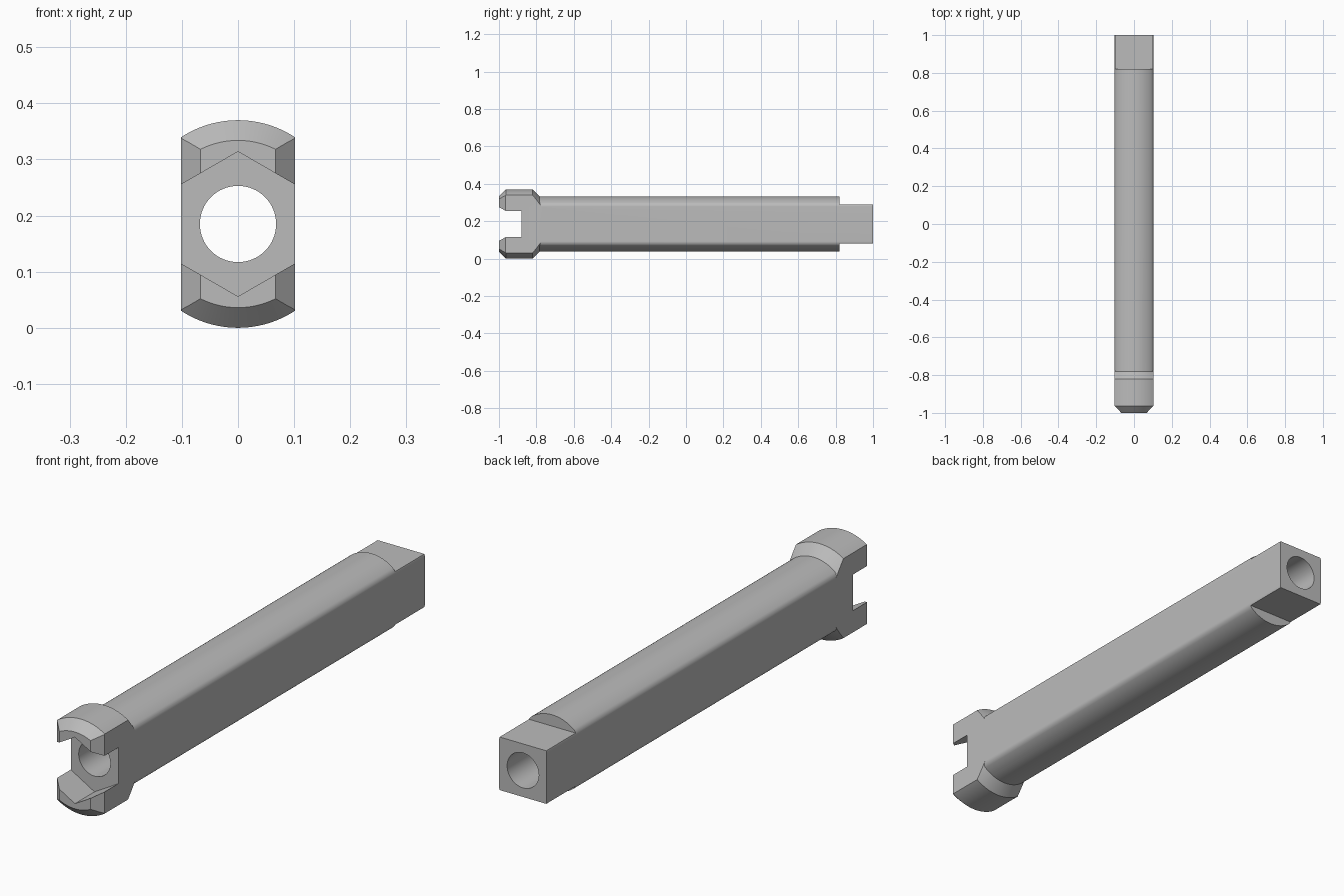
import bpy, bmesh, math
from mathutils import Vector

if "Cube" in bpy.data.objects:
    bpy.data.objects.remove(bpy.data.objects["Cube"])

CZ = 0.185                        # height of the long axis
FLAT, FLAT_Z = 0.102, 0.093       # half width and half height of the side flats
SHAFT_R, HEAD_R, BORE_R = 0.147, 0.185, 0.068

steel = bpy.data.materials.new("grey steel")
steel.use_nodes = True
GREY = (0.5, 0.5, 0.5, 1)
steel.diffuse_color = GREY
steel.node_tree.nodes["Principled BSDF"].inputs["Base Color"].default_value = GREY


def prism(name, points, lo, hi, place):
    """Extrude a 2D outline from lo to hi; place maps (u, v, depth) to a position."""
    bm = bmesh.new()
    base = bm.faces.new([bm.verts.new(place(u, v, lo)) for u, v in points])
    ends = bmesh.ops.extrude_face_region(bm, geom=[base])["geom"]
    shift = Vector(place(0, 0, hi)) - Vector(place(0, 0, lo))
    bmesh.ops.translate(bm, vec=shift, verts=[e for e in ends if isinstance(e, bmesh.types.BMVert)])
    return finish(name, bm)


def lathe(name, profile, steps=128):
    """Revolve (radius, y) points around the long axis."""
    bm = bmesh.new()
    rings = []
    for r, y in profile:
        angles = [math.tau * i / steps for i in range(steps)]
        rings.append([bm.verts.new((r * math.cos(a), y, CZ + r * math.sin(a))) for a in angles])
    for a, b in zip(rings, rings[1:]):
        for i in range(steps):
            j = (i + 1) % steps
            bm.faces.new((a[i], a[j], b[j], b[i]))
    bm.faces.new(rings[0])
    bm.faces.new(rings[-1])
    return finish(name, bm)


def finish(name, bm):
    bmesh.ops.recalc_face_normals(bm, faces=bm.faces)
    mesh = bpy.data.meshes.new(name)
    bm.to_mesh(mesh)
    bm.free()
    mesh.materials.append(steel)
    obj = bpy.data.objects.new(name, mesh)
    bpy.context.collection.objects.link(obj)
    return obj


def combine(obj, tool, operation):
    mod = obj.modifiers.new(operation.lower(), "BOOLEAN")
    mod.operation, mod.solver, mod.object = operation, "EXACT", tool
    bpy.context.view_layer.objects.active = obj
    bpy.ops.object.modifier_apply(modifier=mod.name)
    bpy.data.objects.remove(tool)


def along_y(u, v, d):
    return (u, d, CZ + v)


def along_z(u, v, d):
    return (u, v, CZ + d)


# Shaft: round bar with two side flats and blended edges
blend = ((SHAFT_R ** 2 - FLAT ** 2 - FLAT_Z ** 2) / (2 * (SHAFT_R - FLAT)))
cx = FLAT - blend
meet = math.atan2(FLAT_Z, cx)
quarter = [(cx + blend * math.cos(meet * i / 8), FLAT_Z + blend * math.sin(meet * i / 8))
           for i in range(9)]
for i in range(1, 13):
    a = meet + (math.pi / 2 - meet) * i / 12
    quarter.append((SHAFT_R * math.cos(a), SHAFT_R * math.sin(a)))
half = quarter + [(-x, z) for x, z in quarter[-2::-1]]
outline = half + [(-x, -z) for x, z in half]
shaft = prism("shaft", outline, -0.84, 1, along_y)

# Square tail: step the round top and bottom down
for side in (1, -1):
    step = [(-0.2, side * 0.103), (0.2, side * 0.103), (0.2, side * 0.3), (-0.2, side * 0.3)]
    combine(shaft, prism("tail_step", step, 0.82, 1.1, along_y), "DIFFERENCE")

# Head: chamfered collar trimmed to the width of the flats
head = lathe("head", [(0.149, -1), (HEAD_R, -0.963), (HEAD_R, -0.82), (0.135, -0.77)])
trim = [(-0.067, -1), (0.067, -1), (FLAT, -0.964), (FLAT, -0.7), (-FLAT, -0.7), (-FLAT, -0.964)]
combine(head, prism("head_trim", trim, -0.3, 0.3, along_z), "INTERSECT")
combine(shaft, head, "UNION")

# Slot across the head with peaked top and bottom
edge = 0.129 - 0.2 * math.tan(math.radians(30))
slot = [(0, 0.129), (0.2, edge), (0.2, -edge), (0, -0.129), (-0.2, -edge), (-0.2, edge)]
combine(shaft, prism("slot", slot, -1.1, -0.88, along_y), "DIFFERENCE")

# Bore right through
combine(shaft, lathe("bore", [(BORE_R, -1.2), (BORE_R, 1.2)], 64), "DIFFERENCE")

shaft.name = "slotted_shaft"
bpy.ops.object.select_all(action="DESELECT")
shaft.select_set(True)
bpy.context.view_layer.objects.active = shaft
bpy.ops.object.shade_smooth_by_angle(angle=math.radians(20))
